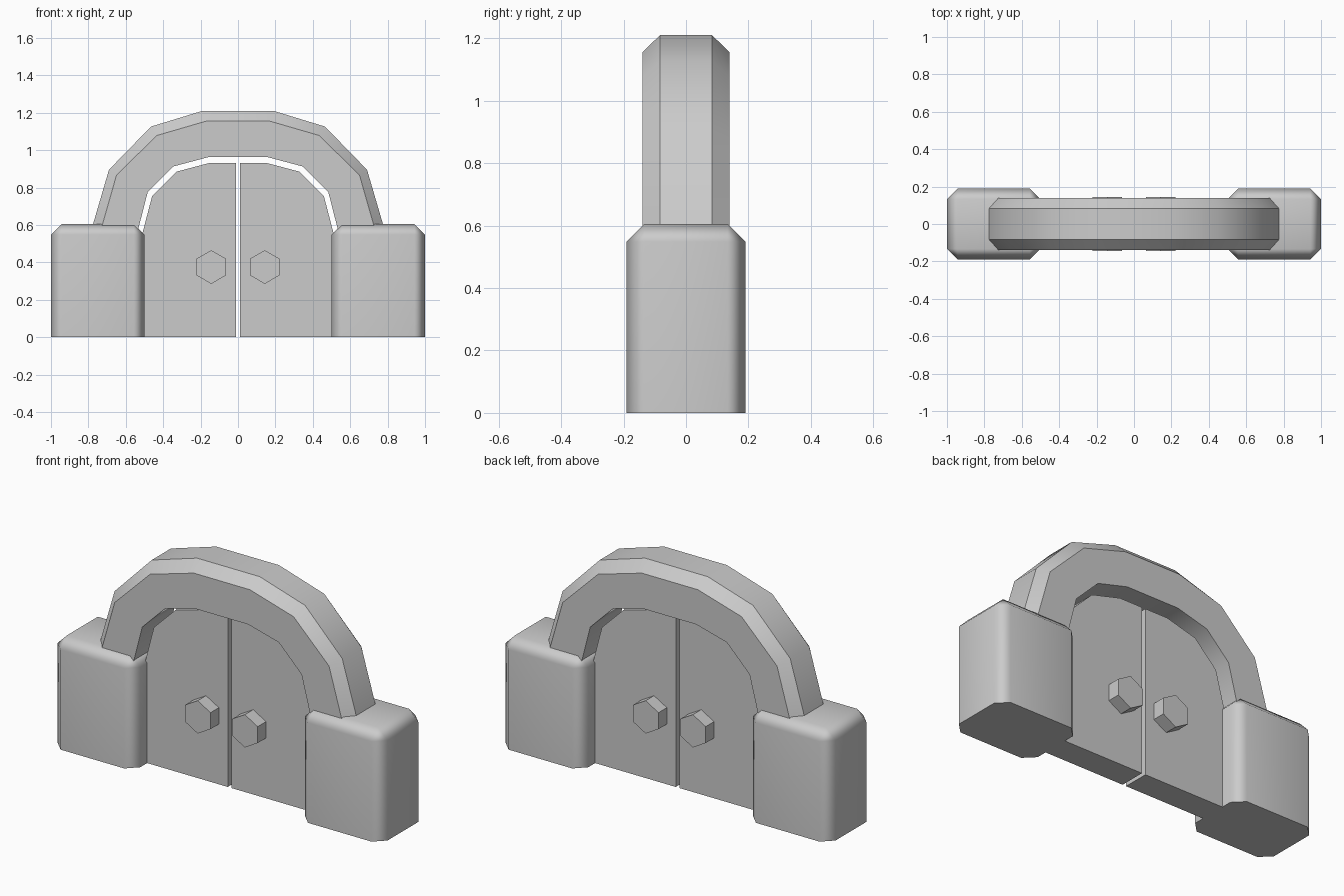
import bpy, bmesh, math
from mathutils import Matrix

if "Cube" in bpy.data.objects:
    bpy.data.objects.remove(bpy.data.objects["Cube"])


def finish(name, bm, smooth=None):
    bmesh.ops.recalc_face_normals(bm, faces=bm.faces[:])
    me = bpy.data.meshes.new(name)
    bm.to_mesh(me)
    bm.free()
    ob = bpy.data.objects.new(name, me)
    bpy.context.collection.objects.link(ob)
    if smooth:
        bpy.ops.object.select_all(action='DESELECT')
        ob.select_set(True)
        bpy.context.view_layer.objects.active = ob
        bpy.ops.object.shade_smooth_by_angle(angle=math.radians(smooth))
    return ob


def post(name, side):
    # block with chamfered uprights and top, flat on the ground
    bm = bmesh.new()
    bmesh.ops.create_cube(bm, size=1, matrix=Matrix.Translation((side * 0.75, 0, 0.3025))
                          @ Matrix.Diagonal((0.5, 0.38, 0.605, 1)))
    edges = [e for e in bm.edges if max(v.co.z for v in e.verts) > 0.1]
    bmesh.ops.bevel(bm, geom=edges, offset=0.057, segments=1, affect='EDGES',
                    clamp_overlap=True)
    ob = finish(name, bm, 50)
    mod = ob.modifiers.new("weighted_normals", 'WEIGHTED_NORMAL')
    mod.keep_sharp = True


def mirrored(half):
    return [(-x, z) for x, z in reversed(half)] + half


def arch():
    # half profiles from crown to foot: inner edge, chamfer line, outer edge
    inner = mirrored([(0.16, 0.962), (0.345, 0.913), (0.483, 0.775), (0.538, 0.56)])
    mid = mirrored([(0.17, 1.155), (0.435, 1.078), (0.65, 0.865), (0.737, 0.56)])
    outer = mirrored([(0.19, 1.21), (0.465, 1.126), (0.69, 0.895), (0.788, 0.56)])
    rails = [(inner, -0.14), (mid, -0.14), (outer, -0.083),
             (outer, 0.083), (mid, 0.14), (inner, 0.14)]
    bm = bmesh.new()
    rings = [[bm.verts.new((r[i][0], y, r[i][1])) for r, y in rails]
             for i in range(len(inner))]
    for a, b in zip(rings, rings[1:]):
        for k in range(6):
            n = (k + 1) % 6
            bm.faces.new((a[k], a[n], b[n], b[k]))
    bm.faces.new(rings[0])
    bm.faces.new(rings[-1])
    finish("arch", bm, 35)


def door(name, side):
    # door leaf: outline extruded through its thickness
    outline = [(0.011, 0), (0.511, 0), (0.511, 0.555), (0.459, 0.755),
               (0.328, 0.885), (0.15, 0.932), (0.011, 0.932)]
    bm = bmesh.new()
    face = bm.faces.new([bm.verts.new((side * x, -0.073, z)) for x, z in outline])
    ext = bmesh.ops.extrude_face_region(bm, geom=[face])
    moved = [g for g in ext['geom'] if isinstance(g, bmesh.types.BMVert)]
    bmesh.ops.translate(bm, verts=moved, vec=(0, 0.146, 0))
    finish(name, bm)


def knob(name, side):
    # hexagonal knob passing through the leaf to both faces
    bm = bmesh.new()
    bmesh.ops.create_cone(bm, cap_ends=True, segments=6, radius1=0.09, radius2=0.09,
                          depth=0.29, matrix=Matrix.Translation((side * 0.143, 0, 0.375))
                          @ Matrix.Rotation(math.pi / 2, 4, 'X'))
    finish(name, bm)


arch()
for label, s in (("left", -1), ("right", 1)):
    post(label + "_post", s)
    door(label + "_door", s)
    knob(label + "_knob", s)
